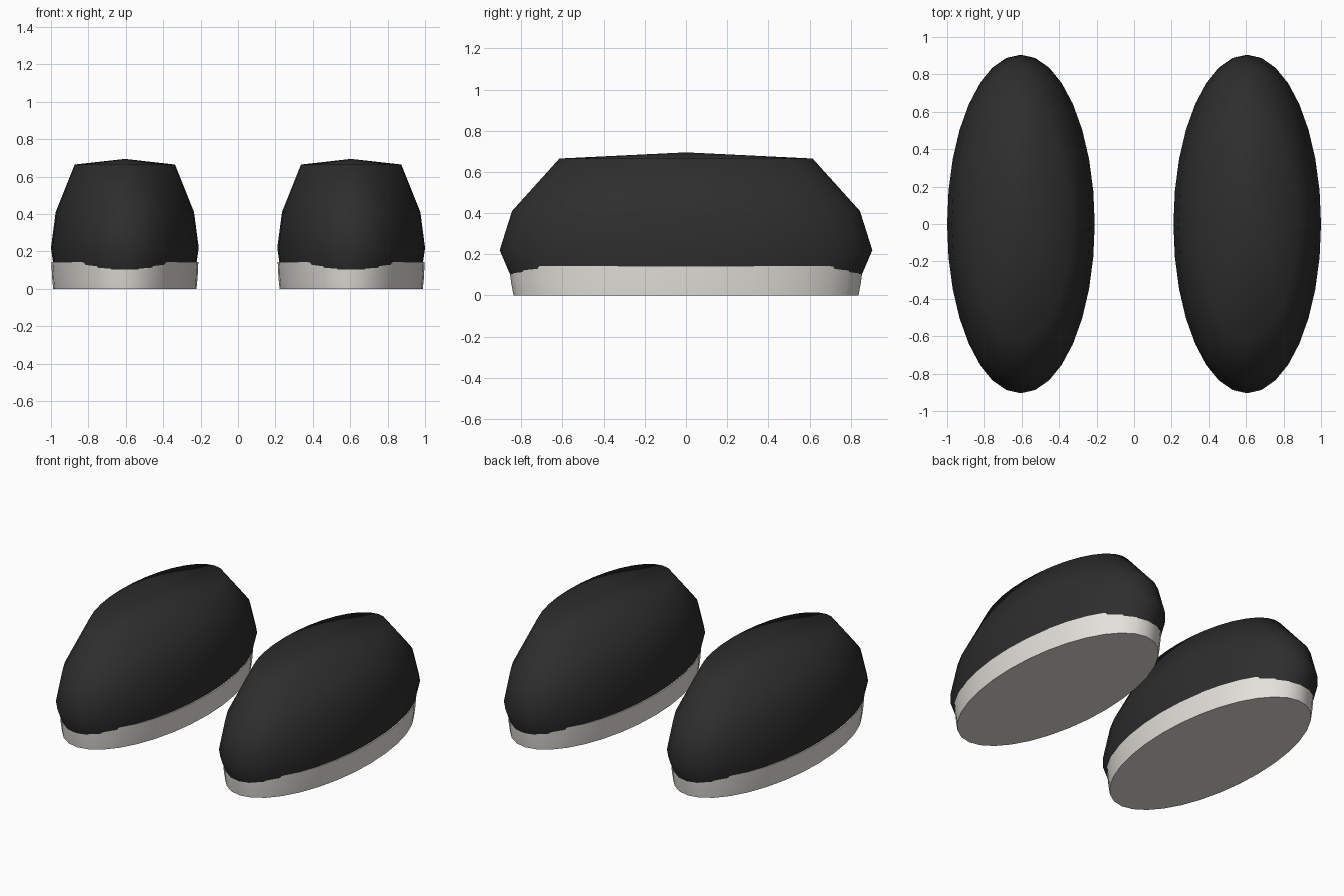
import bpy, bmesh, math

if "Cube" in bpy.data.objects:
    bpy.data.objects.remove(bpy.data.objects["Cube"])

def material(name, col):
    m = bpy.data.materials.new(name)
    m.diffuse_color = (*col, 1)
    m.use_nodes = True
    m.node_tree.nodes["Principled BSDF"].inputs["Base Color"].default_value = m.diffuse_color
    return m

black = material("black upper", (0.027, 0.027, 0.027))
cream = material("off white sole", (0.78, 0.76, 0.71))
SEG = 32

def oval_stack(name, cx, rings, apex, mat):
    """Loft ovals (z, half width, half length); close with an apex or flat cap."""
    bm = bmesh.new()
    loops = []
    for z, rx, ry in rings:
        loops.append([bm.verts.new((rx * math.cos(2 * math.pi * i / SEG),
                                    ry * math.sin(2 * math.pi * i / SEG), z))
                      for i in range(SEG)])
    for a, b in zip(loops, loops[1:]):
        for i in range(SEG):
            j = (i + 1) % SEG
            bm.faces.new((a[i], a[j], b[j], b[i]))
    bm.faces.new(loops[0][::-1])
    if apex:
        top = bm.verts.new((0, 0, apex))
        for i in range(SEG):
            bm.faces.new((loops[-1][i], loops[-1][(i + 1) % SEG], top))
    else:
        bm.faces.new(loops[-1])
    bmesh.ops.recalc_face_normals(bm, faces=bm.faces)
    for f in bm.faces:
        f.smooth = len(f.verts) <= 4
    me = bpy.data.meshes.new(name)
    bm.to_mesh(me)
    bm.free()
    me.materials.append(mat)
    ob = bpy.data.objects.new(name, me)
    ob.location.x = cx
    bpy.context.collection.objects.link(ob)

for side, cx in (("left", -0.605), ("right", 0.605)):
    # rounded upper of the shoe
    oval_stack(side + "_upper", cx,
               [(0.08, 0.375, 0.845), (0.22, 0.395, 0.905),
                (0.41, 0.37, 0.845), (0.665, 0.268, 0.615)], 0.695, black)
    # flat sole
    oval_stack(side + "_sole", cx,
               [(0, 0.383, 0.838), (0.06, 0.389, 0.849), (0.143, 0.393, 0.86)],
               None, cream)
